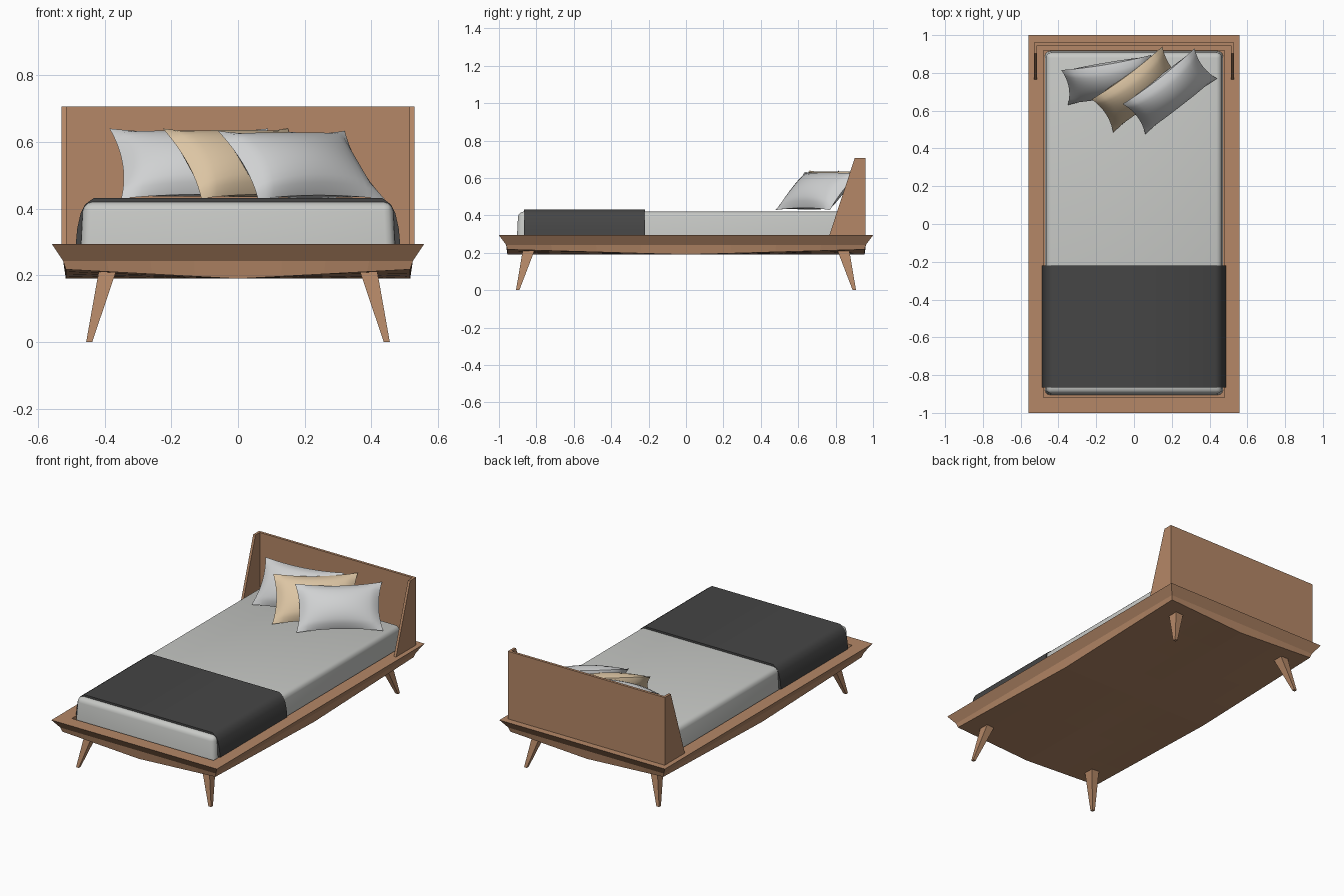
import bpy, bmesh
from mathutils import Vector

cube = bpy.data.objects.get("Cube")
if cube:
    bpy.data.objects.remove(cube, do_unlink=True)


def material(name, rgb):
    m = bpy.data.materials.new(name)
    m.use_nodes = True
    m.diffuse_color = (*rgb, 1)
    m.node_tree.nodes["Principled BSDF"].inputs["Base Color"].default_value = (*rgb, 1)
    return m


WOOD = material("warm wood", (0.46, 0.245, 0.135))
SHEET = material("mattress grey", (0.57, 0.58, 0.56))
LINEN = material("pillow grey", (0.63, 0.64, 0.645))
TAN = material("pillow tan", (0.72, 0.56, 0.37))
CHARCOAL = material("charcoal blanket", (0.06, 0.06, 0.06))


def finish(name, bm, mat, smooth=False):
    bmesh.ops.recalc_face_normals(bm, faces=bm.faces)
    me = bpy.data.meshes.new(name)
    bm.to_mesh(me)
    bm.free()
    me.materials.append(mat)
    ob = bpy.data.objects.new(name, me)
    bpy.context.collection.objects.link(ob)
    if smooth:
        bpy.ops.object.select_all(action='DESELECT')
        ob.select_set(True)
        bpy.context.view_layer.objects.active = ob
        bpy.ops.object.shade_smooth_by_angle(angle=0.7)
    return ob


def loft(rings):
    """Closed solid through rings that have equal point counts."""
    bm = bmesh.new()
    rows = [[bm.verts.new(p) for p in ring] for ring in rings]
    n = len(rows[0])
    for a, b in zip(rows, rows[1:]):
        for i in range(n):
            j = (i + 1) % n
            bm.faces.new((a[i], a[j], b[j], b[i]))
    bm.faces.new(rows[0])
    bm.faces.new(rows[-1])
    return bm


def rect(cx, cy, hx, hy, z):
    return [(cx + sx * hx, cy + sy * hy, z)
            for sx, sy in ((-1, -1), (1, -1), (1, 1), (-1, 1))]


# Platform: bellied underside, apron, flared rim and mattress recess
def platform():
    bm = bmesh.new()
    bmesh.ops.create_grid(bm, x_segments=8, y_segments=8, size=1)
    edges = [e for e in bm.edges if e.is_boundary]
    unit = {v: (v.co.x, v.co.y) for v in bm.verts}
    for v, (u, w) in unit.items():
        v.co = (u * 0.516, w * 0.955, 0.19 + 0.028 * abs(u * w))
    for hx, hy, z in ((0.524, 0.962, 0.243), (0.558, 1.0, 0.294),
                      (0.478, 0.918, 0.294), (0.478, 0.918, 0.26)):
        old = {v for e in edges for v in e.verts}
        new = {v: bm.verts.new((unit[v][0] * hx, unit[v][1] * hy, z)) for v in old}
        for v, nv in new.items():
            unit[nv] = unit[v]
        ring = []
        for e in edges:
            a, b = e.verts
            bm.faces.new((a, b, new[b], new[a]))
            ring.append(bm.edges.get((new[a], new[b])))
        edges = ring
    bmesh.ops.contextual_create(bm, geom=edges)
    finish("platform", bm, WOOD)


platform()

# Splayed tapered legs
for sx, side in ((1, "left"), (-1, "right")):
    for sy, end in ((-1, "front"), (1, "back")):
        finish(f"{end}_{side}_leg", loft([
            rect(sx * 0.446, sy * 0.9, 0.009, 0.009, 0),
            rect(sx * 0.388, sy * 0.838, 0.027, 0.033, 0.225)]), WOOD)

# Headboard with slanted side wings
finish("headboard", loft([rect(0, 0.952, 0.515, 0.008, z) for z in (0.29, 0.706)]), WOOD)
wing = ((0.765, 0.29), (0.96, 0.29), (0.96, 0.706), (0.902, 0.706))
for sx, side in ((1, "left"), (-1, "right")):
    finish(f"{side}_headboard_wing",
           loft([[(sx * x, y, z) for y, z in wing] for x in (0.514, 0.529)]), WOOD)

# Mattress
mattress = loft([rect(0, 0.005, 0.472, 0.91, 0.26), rect(0, 0.005, 0.464, 0.902, 0.42)])
soft = [e for e in mattress.edges if max(v.co.z for v in e.verts) > 0.4]
bmesh.ops.bevel(mattress, geom=soft, offset=0.028, segments=3, profile=0.5, affect='EDGES')
finish("mattress", mattress, SHEET, True)

# Blanket draped across the foot of the bed
half = ((0.486, 0.294), (0.482, 0.34), (0.472, 0.385), (0.458, 0.413), (0.432, 0.432))
drape = [(x, z) for x, z in half] + [(-x, z) for x, z in reversed(half)]
finish("blanket", loft([[(x, y, z) for x, z in drape] for y in (-0.866, -0.22)]),
       CHARCOAL, True)


# Pillows: puffy cushions spanned by a corner, a width and a height direction
def pillow(name, corner, width, rise, mat, puff=0.068):
    corner, width, rise = Vector(corner), Vector(width), Vector(rise)
    normal = width.cross(rise).normalized()
    bm = bmesh.new()
    for side in (1, -1):
        made = bmesh.ops.create_grid(bm, x_segments=16, y_segments=12, size=1)
        for v in made["verts"]:
            u, w = v.co.x, v.co.y
            ru, rw = max(0, 1 - u * u), max(0, 1 - w * w)
            a = u * (1 - 0.09 * rw)
            b = w * (1 - 0.12 * ru)
            v.co = (corner + width * (a + 1) / 2 + rise * (b + 1) / 2
                    + normal * side * puff * (ru * rw) ** 0.6)
    bmesh.ops.remove_doubles(bm, verts=bm.verts, dist=0.0005)
    finish(name, bm, mat, True)


pillow("back_pillow", (-0.35, 0.63, 0.43), (0.475, 0.08, 0), (-0.035, 0.185, 0.21), LINEN)
pillow("middle_pillow", (-0.11, 0.485, 0.43), (0.375, 0.28, 0), (-0.115, 0.175, 0.21), TAN)
pillow("front_pillow", (0.06, 0.475, 0.428), (0.38, 0.295, 0), (-0.12, 0.16, 0.205), LINEN)
